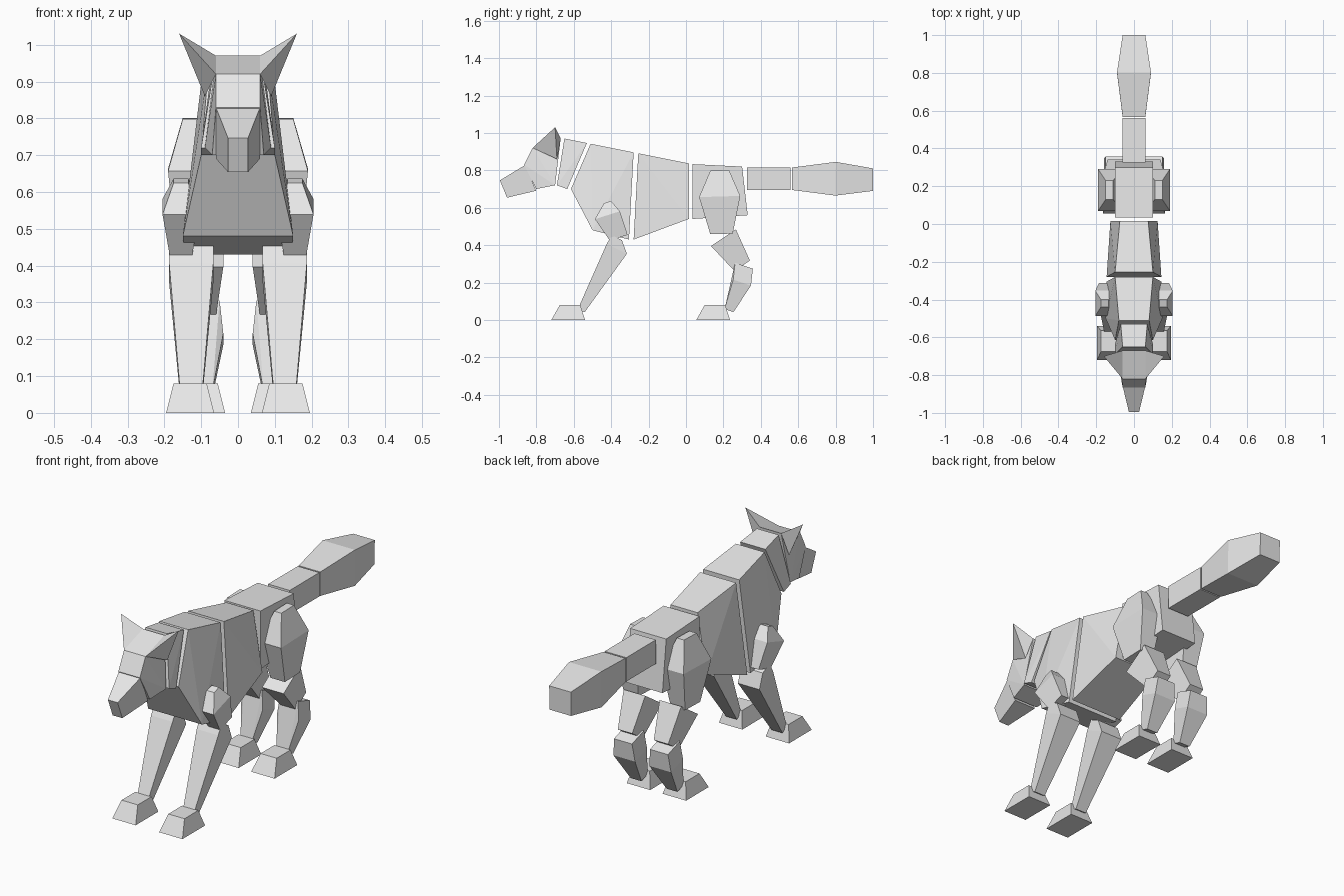
import bpy
import bmesh
from math import radians
from mathutils import Vector

cube = bpy.data.objects.get("Cube")
if cube:
    bpy.data.objects.remove(cube, do_unlink=True)

grey = bpy.data.materials.new("pale_grey")
grey.use_nodes = True
colour = (.8, .8, .8, 1)
grey.diffuse_color = colour
grey.node_tree.nodes["Principled BSDF"].inputs["Base Color"].default_value = colour


def block(name, points):
    """Faceted solid wrapped around the given corners."""
    bm = bmesh.new()
    for point in points:
        bm.verts.new(point)
    hull = bmesh.ops.convex_hull(bm, input=bm.verts)
    loose = [item for item in hull["geom_interior"] if isinstance(item, bmesh.types.BMVert)]
    bmesh.ops.delete(bm, geom=loose, context="VERTS")
    bmesh.ops.dissolve_limit(bm, angle_limit=radians(1), verts=bm.verts, edges=bm.edges)
    bmesh.ops.recalc_face_normals(bm, faces=bm.faces)
    mesh = bpy.data.meshes.new(name)
    bm.to_mesh(mesh)
    bm.free()
    mesh.materials.append(grey)
    bpy.context.collection.objects.link(bpy.data.objects.new(name, mesh))


def mirrored(points):
    return [(-x, y, z) for x, y, z in points]


def centre(name, points):
    """Block across the middle line, from the corners of its left half."""
    block(name, points + mirrored(points))


def pair(name, points):
    """Block on the left side and its mirror on the right."""
    block("left_" + name, points)
    block("right_" + name, mirrored(points))


def bone(x, *stations):
    """Corners of a tapered bar; each station is (y, z, half depth, half width)."""
    first, last = Vector(stations[0][:2]), Vector(stations[-1][:2])
    across = (last - first).normalized().orthogonal()
    corners = []
    for y, z, depth, width in stations:
        for side in (-depth, depth):
            edge = Vector((y, z)) + across * side
            corners += [(x - width, *edge), (x + width, *edge)]
    return corners


def back(y, width):
    """Corner on the line of the back, which slopes down to a level rump."""
    return (width, y, max(.82, .84 - .2 * y))


# Head
brow, crown = (.06, -.82, .92), (.06, -.67, .97)
centre("skull", [brow, crown, (.06, -.865, .83), (.09, -.7, .72), (.07, -.8, .7)])
block("muzzle", bone(0, (-.976, .7, .05, .027), (-.83, .76, .075, .06)))
pair("ear", [brow, crown, (.16, -.7, 1.03), (.09, -.69, .86)])

# Trunk segments
centre("neck", [back(-.65, .06), back(-.53, .07), (.1, -.635, .7), (.1, -.69, .72)])
centre("chest", [back(-.51, .08), back(-.28, .1), (.1, -.615, .7),
                 (.15, -.5, .48), (.145, -.305, .43)])
centre("belly", [back(-.255, .1), back(.015, .075), (.125, .015, .54), (.145, -.28, .43)])
centre("pelvis", [back(.035, .1), back(.3, .1), (.1, .33, .56), (.1, .035, .54)])

# Tail
block("tail_base", bone(0, (.325, .755, .06, .06), (.56, .755, .06, .06)))
block("tail_tip", bone(0, (.567, .755, .06, .06), (.8, .755, .09, .09), (1, .75, .06, .06)))

# Front legs
pair("shoulder", bone(.155, (-.42, .63, .02, .02), (-.42, .56, .07, .05), (-.36, .44, .05, .03)))
pair("front_leg", bone(.127, (-.37, .44, .03, .06), (-.37, .38, .06, .06), (-.56, .05, .02, .03)))

# Hind legs
pair("thigh", bone(.13, (.18, .8, .05, .02), (.18, .66, .11, .06), (.19, .46, .06, .04)))
pair("hind_shin", bone(.1, (.2, .44, .08, .06), (.3, .29, .05, .04)))
pair("hock", bone(.1, (.31, .29, .05, .05), (.3, .2, .05, .06), (.23, .05, .025, .03)))

# Feet share one wedge shape: a wide sole under a small instep
for name, x, toe in (("front_foot", .13, -.72), ("hind_foot", .1, .055)):
    sole = [(x + side, toe + y, 0) for side in (-.065, .065) for y in (0, .18)]
    instep = [(x + side, toe + y, .08) for side in (-.045, .045) for y in (.045, .155)]
    pair(name, sole + instep)
